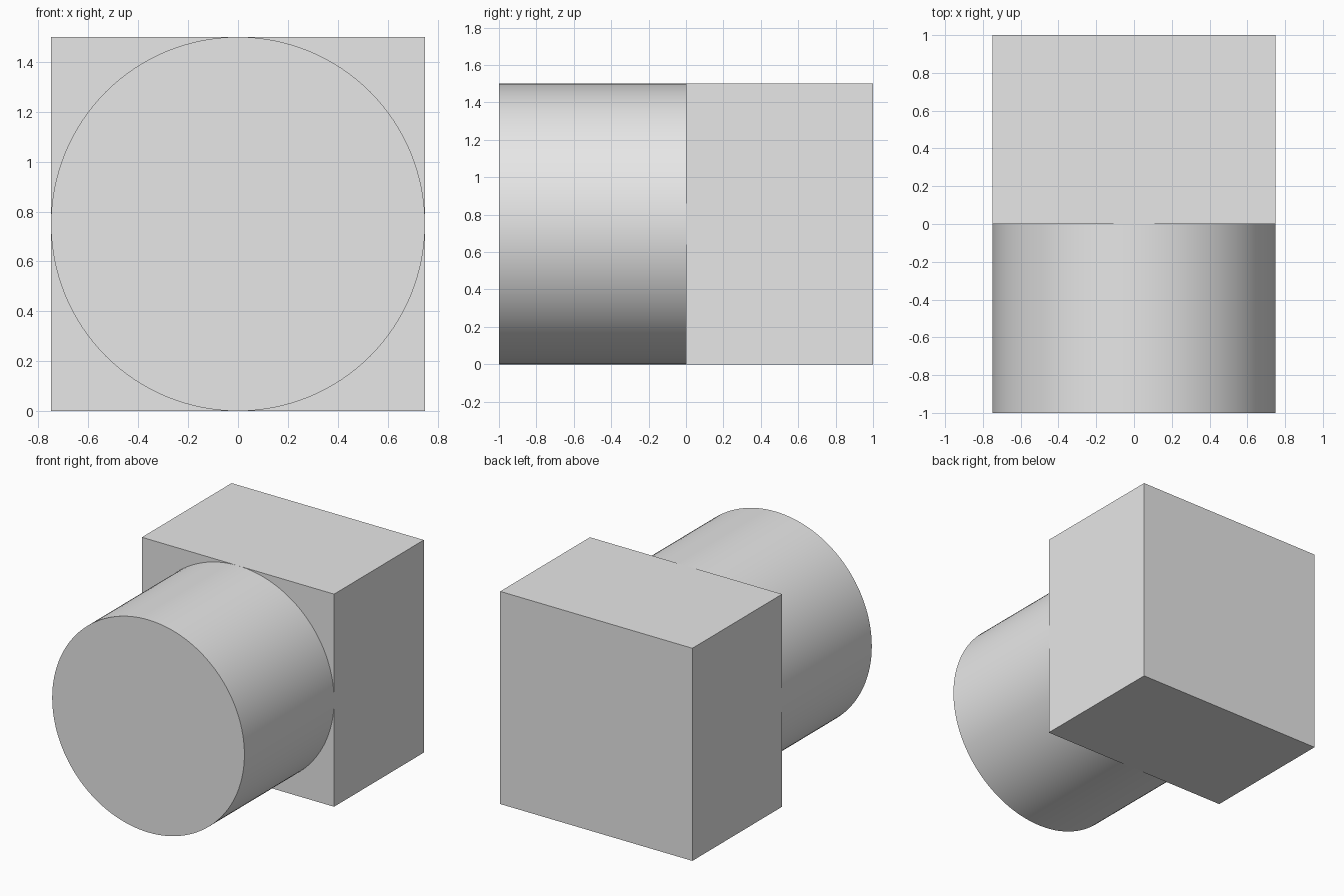
import bpy
import math

cube = bpy.data.objects.get("Cube")
if cube:
    bpy.data.objects.remove(cube, do_unlink=True)

SIDE = 1.5    # width and height of the block, and diameter of the barrel
DEPTH = 1.0   # length of each half

grey = bpy.data.materials.new("light_grey")
grey.use_nodes = True
colour = (0.8, 0.8, 0.8, 1)
grey.diffuse_color = colour
grey.node_tree.nodes["Principled BSDF"].inputs["Base Color"].default_value = colour


def finish(name):
    obj = bpy.context.object
    obj.name = obj.data.name = name
    obj.data.materials.append(grey)
    bpy.ops.object.transform_apply(location=False, rotation=True, scale=True)
    return obj


# Square block at the back
bpy.ops.mesh.primitive_cube_add(size=1, location=(0, DEPTH / 2, SIDE / 2))
bpy.context.object.scale = (SIDE, DEPTH, SIDE)
finish("rear_block")

# Round barrel at the front, flush with the block's sides
bpy.ops.mesh.primitive_cylinder_add(
    vertices=128, radius=SIDE / 2, depth=DEPTH,
    location=(0, -DEPTH / 2, SIDE / 2), rotation=(math.pi / 2, 0, 0))
finish("front_barrel")
bpy.ops.object.shade_smooth_by_angle(angle=math.radians(30))
